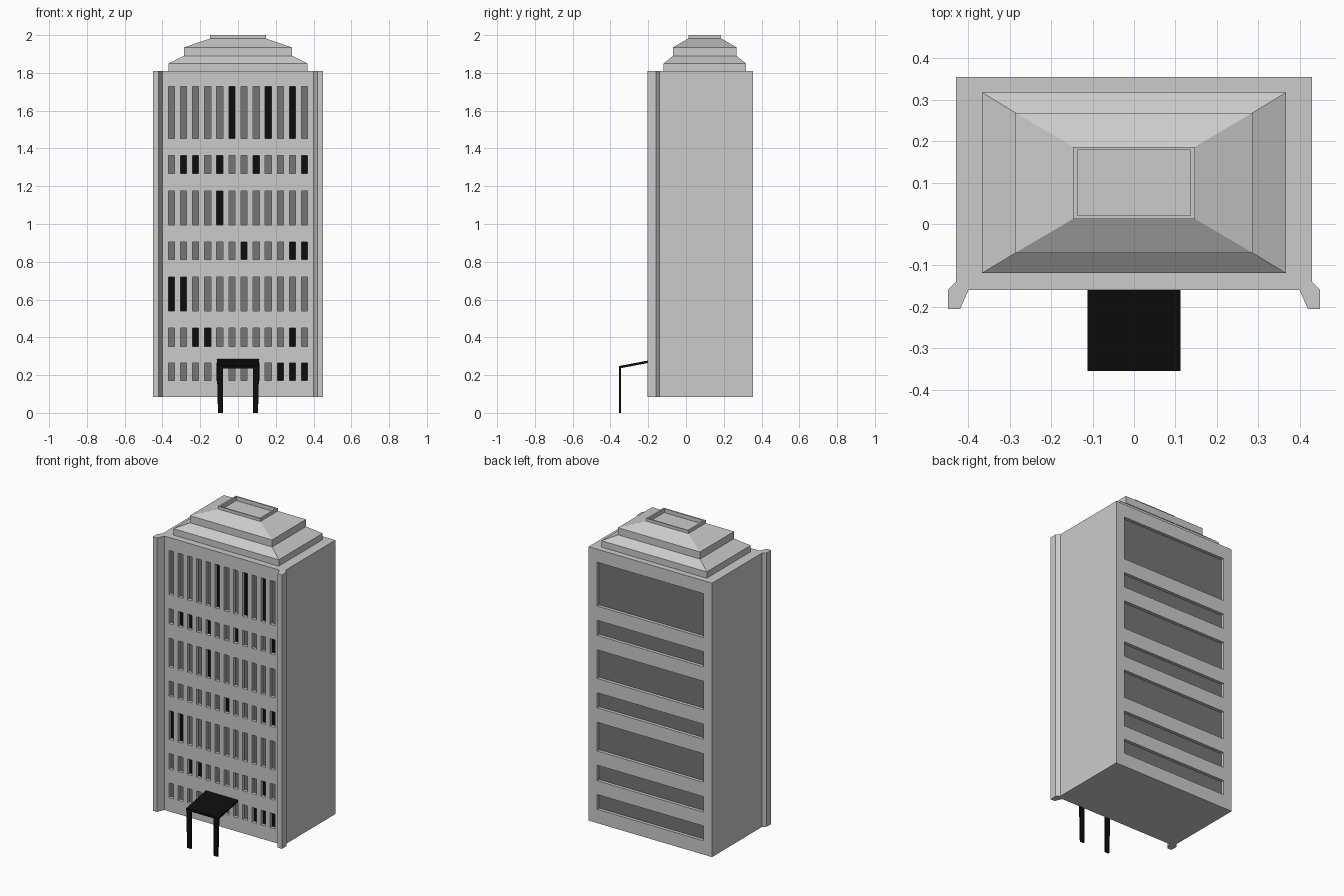
import bpy
import bmesh
from mathutils import Vector

if "Cube" in bpy.data.objects:
    bpy.data.objects.remove(bpy.data.objects["Cube"])


def material(name, value):
    mat = bpy.data.materials.new(name)
    mat.use_nodes = True
    colour = (value, value, value, 1)
    mat.diffuse_color = colour
    mat.node_tree.nodes["Principled BSDF"].inputs["Base Color"].default_value = colour
    return mat


WALL, GLASS, BLACK = range(3)
materials = [material("concrete grey", 0.6), material("window grey", 0.18),
             material("matte black", 0.004)]


def finish(name, bm, mats):
    bmesh.ops.remove_doubles(bm, verts=bm.verts, dist=0.0005)
    bmesh.ops.recalc_face_normals(bm, faces=bm.faces)
    mesh = bpy.data.meshes.new(name)
    bm.to_mesh(mesh)
    bm.free()
    for mat in mats:
        mesh.materials.append(mat)
    obj = bpy.data.objects.new(name, mesh)
    bpy.context.collection.objects.link(obj)
    return obj


def face(bm, points, index=WALL):
    f = bm.faces.new([bm.verts.new(p) for p in points])
    f.material_index = index


BASE, ROOF = 0.085, 1.81
FRONT, BACK = -0.16, 0.355
RECESS = 0.02


def window_wall(bm, y, inward, half_width, columns, rows, pane_colour):
    """Wall split into a grid, with each opening set back behind reveals."""
    xs = [-half_width] + [x for c in columns for x in c] + [half_width]
    zs = [BASE] + [z for r in reversed(rows) for z in r] + [ROOF]
    deep = y + inward * RECESS
    for i, (x0, x1) in enumerate(zip(xs, xs[1:])):
        for j, (z0, z1) in enumerate(zip(zs, zs[1:])):
            ring = [(x0, z0), (x1, z0), (x1, z1), (x0, z1)]
            if i % 2 == 0 or j % 2 == 0:
                face(bm, [(x, y, z) for x, z in ring])
                continue
            row = len(rows) - 1 - j // 2
            face(bm, [(x, deep, z) for x, z in ring], pane_colour(row, i // 2))
            for (xa, za), (xb, zb) in zip(ring, ring[1:] + ring[:1]):
                face(bm, [(xa, y, za), (xb, y, zb), (xb, deep, zb), (xa, deep, za)])


# Tower: footprint with corner fins, window grid in front, ribbon bands behind
rows = [(1.452, 1.728), (1.267, 1.362), (0.996, 1.176), (0.811, 0.906),
        (0.54, 0.72), (0.352, 0.45), (0.172, 0.265)]
columns = [(x - 0.0165, x + 0.0165) for x in (-0.3525 + 0.0641 * i for i in range(12))]
dark_windows = [{5, 8, 10}, {1, 2, 4, 7, 11}, {4}, {6, 10, 11}, {0, 1}, {2, 3, 10}, {9, 10, 11}]

half = [(0.40, FRONT), (0.42, -0.205), (0.45, -0.205), (0.45, FRONT), (0.43, -0.14), (0.43, BACK)]
outline = half + [(-x, y) for x, y in reversed(half)]
bm = bmesh.new()
for z in (BASE, ROOF):
    face(bm, [(x, y, z) for x, y in outline])
for (xa, ya), (xb, yb) in zip(outline, outline[1:] + outline[:1]):
    if xa != -xb:  # the spans crossing the middle are the window walls
        face(bm, [(xa, ya, BASE), (xb, yb, BASE), (xb, yb, ROOF), (xa, ya, ROOF)])
window_wall(bm, FRONT, 1, 0.40, columns, rows,
            lambda row, col: BLACK if col in dark_windows[row] else GLASS)
window_wall(bm, BACK, -1, 0.43, [(-0.37, 0.37)], rows, lambda row, col: GLASS)
finish("tower", bm, materials)

# Stepped roof: stacked rectangles (half x, half y, z), ending in a shallow well
steps = [(0.367, 0.218, ROOF), (0.367, 0.218, 1.85), (0.286, 0.169, 1.89),
         (0.286, 0.169, 1.935), (0.147, 0.087, 1.982), (0.147, 0.087, 2.0),
         (0.137, 0.079, 2.0), (0.137, 0.079, 1.975)]
bm = bmesh.new()
rings = [[(sx * hx, 0.0995 + sy * hy, z) for sx, sy in ((-1, -1), (1, -1), (1, 1), (-1, 1))]
         for hx, hy, z in steps]
for low, high in zip(rings, rings[1:]):
    for k in range(4):
        n = (k + 1) % 4
        face(bm, [low[k], low[n], high[n], high[k]])
face(bm, rings[0])
face(bm, rings[-1])
finish("stepped_roof", bm, materials[:1])


def prism(name, profile, offset):
    """Solid made by pushing a flat profile along an offset."""
    bm = bmesh.new()
    face(bm, profile)
    moved = bmesh.ops.extrude_face_region(bm, geom=bm.faces[:])["geom"]
    bmesh.ops.translate(bm, vec=Vector(offset),
                        verts=[v for v in moved if isinstance(v, bmesh.types.BMVert)])
    return finish(name, bm, materials[BLACK:])


# Entrance canopy: sloping slab on two tapered posts
prism("canopy", [(-0.112, -0.355, 0.235), (-0.112, FRONT, 0.272),
                 (-0.112, FRONT, 0.285), (-0.112, -0.355, 0.248)], (0.224, 0, 0))
for side, name in ((1, "left_post"), (-1, "right_post")):
    prism(name, [(side * x, -0.355, z) for x, z in
                 ((0.079, 0), (0.106, 0), (0.112, 0.24), (0.079, 0.24))], (0, 0.01, 0))
